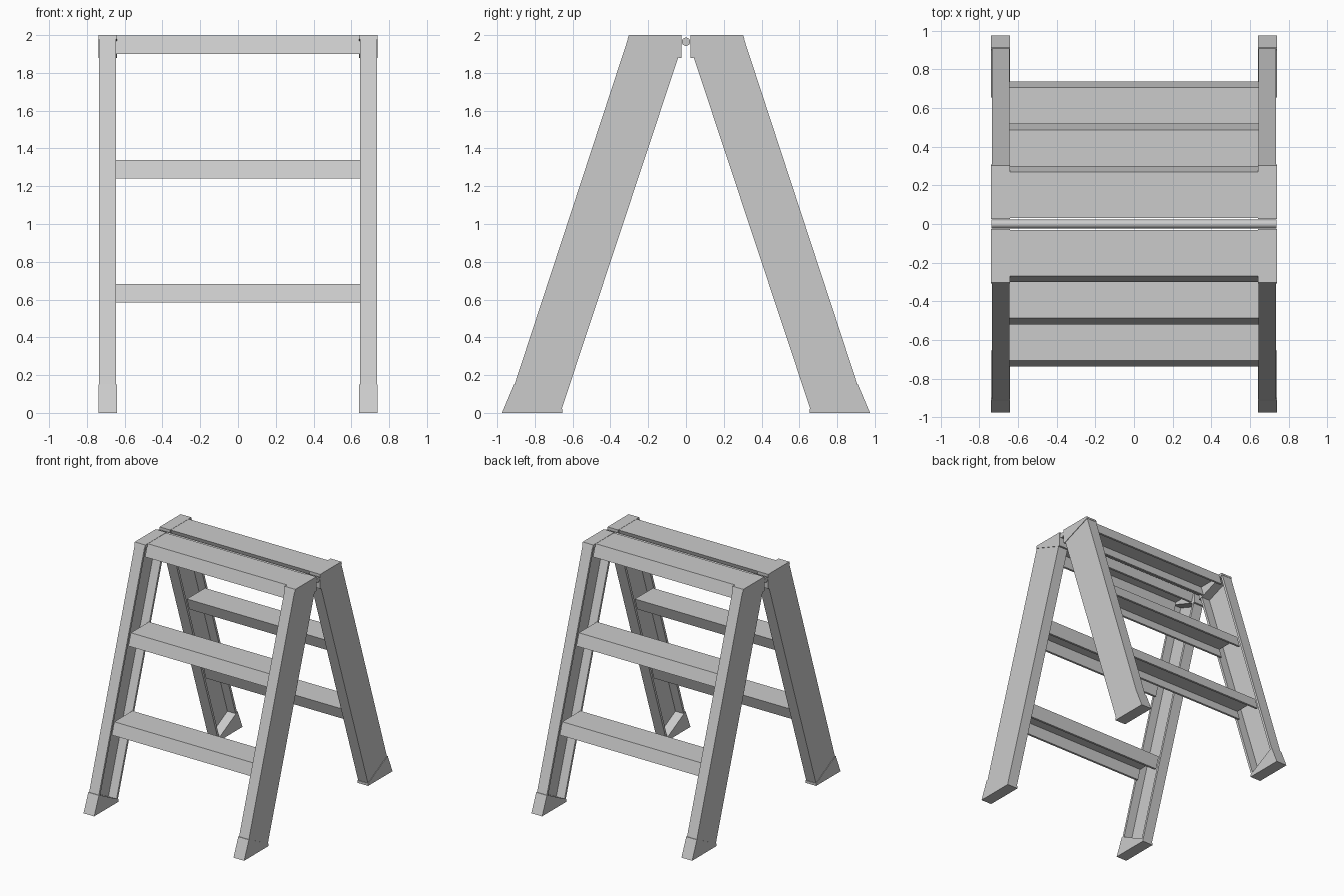
import bpy, bmesh
from mathutils import Vector

if "Cube" in bpy.data.objects:
    bpy.data.objects.remove(bpy.data.objects["Cube"])

SLOPE = 0.332            # lean of the legs, y per z
X_IN, X_OUT = 0.645, 0.735


def make(name, loop_a, loop_b):
    """Bridge two matching closed loops into a capped solid."""
    bm = bmesh.new()
    a = [bm.verts.new(p) for p in loop_a]
    b = [bm.verts.new(p) for p in loop_b]
    n = len(a)
    bm.faces.new(a)
    bm.faces.new(b[::-1])
    for i in range(n):
        j = (i + 1) % n
        bm.faces.new((a[i], b[i], b[j], a[j]))
    bmesh.ops.recalc_face_normals(bm, faces=bm.faces[:])
    me = bpy.data.meshes.new(name)
    bm.to_mesh(me)
    bm.free()
    ob = bpy.data.objects.new(name, me)
    bpy.context.collection.objects.link(ob)
    return ob


def prism(name, profile, x0, x1, side):
    """Extrude a (y, z) profile along x; side flips y."""
    return make(name, [(x0, y * side, z) for y, z in profile],
                [(x1, y * side, z) for y, z in profile])


# Leg ends: outer and inner corner of the leg at top and bottom (front side)
TOP = (Vector((-0.307, 1.98)), Vector((-0.04, 1.885)))
BOT = (Vector((-0.907, 0.15)), Vector((-0.658, 0.02)))
# Channel cross-section: (x, fraction across the leg), open towards the centre
CHANNEL = [(X_IN, 0), (X_OUT, 0), (X_OUT, 1), (X_IN, 1), (X_IN, 0.93),
           (X_OUT - 0.015, 0.93), (X_OUT - 0.015, 0.07), (X_IN, 0.07)]
CAP = [(-0.302, 2.0), (-0.025, 2.0), (-0.025, 1.88), (-0.04, 1.88), (-0.309, 1.98)]
FOOT = [(-0.975, 0), (-0.655, 0), (-0.655, 0.02), (-0.905, 0.15), (-0.912, 0.15)]


def leg(name, sx, sy):
    def ring(ends):
        pts = [(x, ends[0].lerp(ends[1], t)) for x, t in CHANNEL]
        return [(x * sx, p.x * sy, p.y) for x, p in pts]
    make(name, ring(TOP), ring(BOT))


def step(name, z, sy):
    """Upside-down U tread with slanted front and rear skirts."""
    h, t, depth = 0.098, 0.018, 0.238
    f = -0.268 - (2.0 - z) * SLOPE
    b = f + depth
    d = h * SLOPE
    prism(name, [(f, z), (b, z), (b - d, z - h), (b - d - t, z - h),
                 (b - t - t * SLOPE, z - t), (f + t - t * SLOPE, z - t),
                 (f - d + t, z - h), (f - d, z - h)], -X_IN, X_IN, sy)


for end, sy in (("front", 1), ("rear", -1)):
    # Legs with top caps and rubber feet
    for hand, sx in (("left", -1), ("right", 1)):
        tag = f"{end}_{hand}"
        leg(f"{tag}_leg", sx, sy)
        x0, x1 = sx * (X_IN - 0.004), sx * (X_OUT + 0.004)
        prism(f"{tag}_cap", CAP, x0, x1, sy)
        prism(f"{tag}_foot", FOOT, x0, x1, sy)
    # Treads
    for label, z in (("lower", 0.683), ("middle", 1.34), ("top", 1.998)):
        step(f"{end}_{label}_step", z, sy)

# Hinge rod across the top
bpy.ops.mesh.primitive_cylinder_add(vertices=24, radius=0.022, depth=1.476,
                                    location=(0, 0, 1.965), rotation=(0, 1.570796, 0))
bpy.context.object.name = "hinge_rod"
bpy.ops.object.shade_smooth_by_angle()
